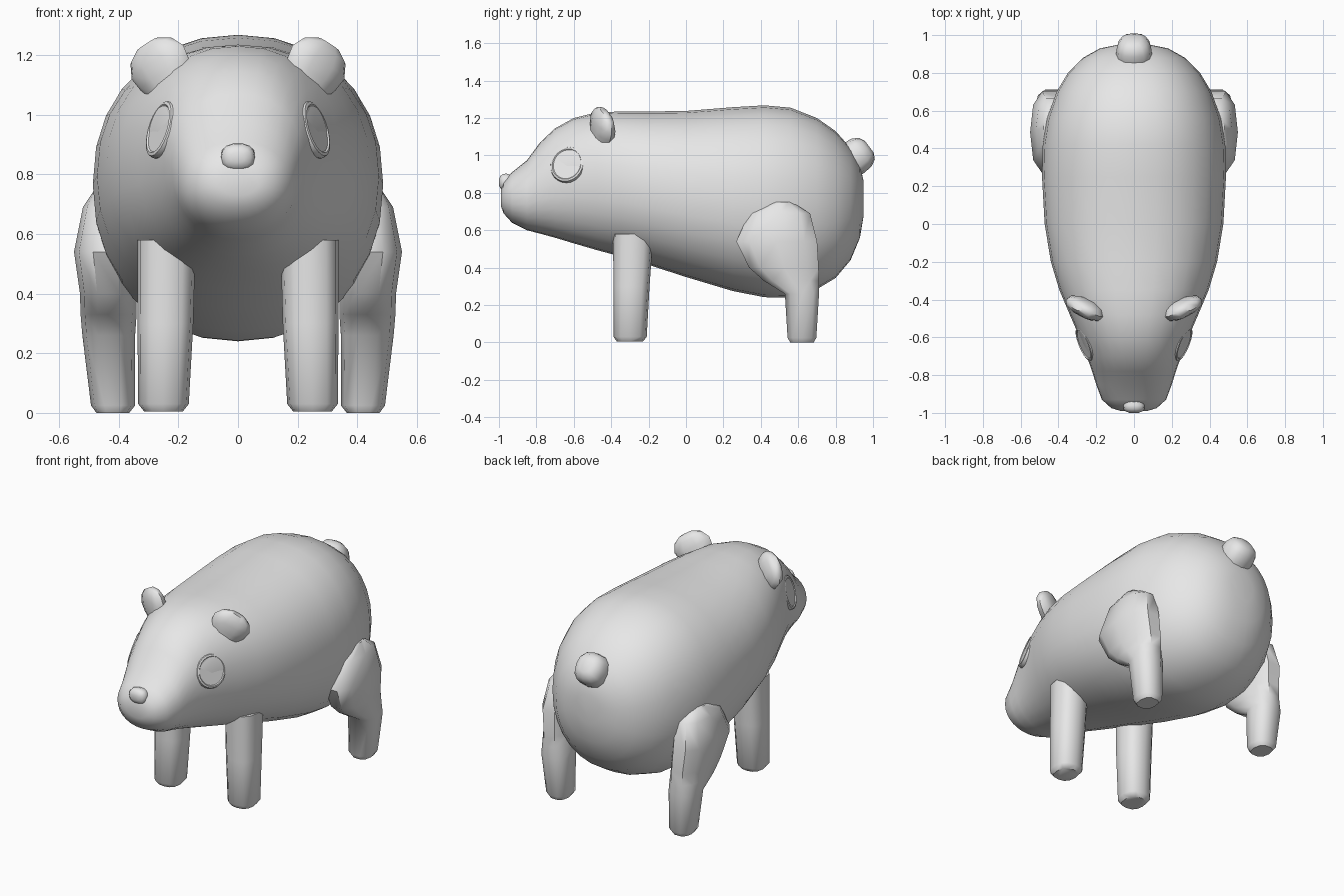
import bpy, bmesh, math
from mathutils import Vector

cube = bpy.data.objects.get("Cube")
if cube:
    bpy.data.objects.remove(cube)

grey = bpy.data.materials.new("plain grey")
grey.use_nodes = True
grey.diffuse_color = (0.8, 0.8, 0.8, 1)
grey.node_tree.nodes["Principled BSDF"].inputs["Base Color"].default_value = (0.8, 0.8, 0.8, 1)


def loft(name, rings, sides, power=2.0, angle=50):
    """Skin closed rings, each given as (centre, half axis u, half axis v)."""
    bm = bmesh.new()
    loops = []
    for c, u, v in rings:
        loop = []
        for i in range(sides):
            t = 2 * math.pi * i / sides
            a, b = math.cos(t), math.sin(t)
            a = math.copysign(abs(a) ** (2 / power), a)
            b = math.copysign(abs(b) ** (2 / power), b)
            loop.append(bm.verts.new(Vector(c) + Vector(u) * a + Vector(v) * b))
        loops.append(loop)
    for p, q in zip(loops, loops[1:]):
        for i in range(sides):
            j = (i + 1) % sides
            bm.faces.new((p[i], p[j], q[j], q[i]))
    bm.faces.new(loops[0])
    bm.faces.new(loops[-1])
    bmesh.ops.recalc_face_normals(bm, faces=bm.faces)
    mesh = bpy.data.meshes.new(name)
    bm.to_mesh(mesh)
    bm.free()
    mesh.materials.append(grey)
    obj = bpy.data.objects.new(name, mesh)
    bpy.context.collection.objects.link(obj)
    bpy.ops.object.select_all(action='DESELECT')
    obj.select_set(True)
    bpy.context.view_layer.objects.active = obj
    bpy.ops.object.shade_smooth_by_angle(angle=math.radians(angle))
    return obj


def pair(name, rings, sides, power=2.0, angle=50):
    """Build the left part and its mirrored right twin."""
    for side, s in (("left", 1), ("right", -1)):
        flip = [[(s * p[0], p[1], p[2]) for p in ring] for ring in rings]
        loft(side + "_" + name, flip, sides, power, angle)


def box_rings(rows):
    """Horizontal rings from (z, x min, x max, y min, y max)."""
    return [(((a + b) / 2, (c + d) / 2, z), ((b - a) / 2, 0, 0), (0, (d - c) / 2, 0))
            for z, a, b, c, d in rows]


def spindle(base, axis, wide, thin, profile):
    """Rings along an axis from (distance, width factor, thickness factor)."""
    base, axis, wide, thin = map(Vector, (base, axis, wide, thin))
    return [(base + axis * d, wide * w, thin * t) for d, w, t in profile]


# Body and head in one skin: y, bottom, top, half width
stations = [
    (-0.99, 0.73, 0.81, 0.07), (-0.975, 0.69, 0.86, 0.12), (-0.93, 0.64, 0.91, 0.17),
    (-0.85, 0.60, 0.975, 0.20), (-0.78, 0.582, 1.07, 0.222), (-0.70, 0.56, 1.145, 0.25),
    (-0.60, 0.53, 1.20, 0.288), (-0.48, 0.495, 1.23, 0.34), (-0.35, 0.46, 1.235, 0.395),
    (-0.20, 0.415, 1.235, 0.44), (0.0, 0.35, 1.238, 0.473), (0.25, 0.275, 1.258, 0.487),
    (0.42, 0.242, 1.268, 0.483), (0.56, 0.24, 1.255, 0.46), (0.70, 0.285, 1.20, 0.41),
    (0.80, 0.345, 1.13, 0.35), (0.88, 0.44, 1.04, 0.27), (0.93, 0.56, 0.95, 0.18),
    (0.95, 0.68, 0.86, 0.08),
]
loft("body", [((0, y, (a + b) / 2), (w, 0, 0), (0, 0, (b - a) / 2))
              for y, a, b, w in stations], 28, 2.2)

# Legs
pair("front_leg", box_rings([
    (0.005, 0.185, 0.315, -0.37, -0.23), (0.03, 0.165, 0.335, -0.387, -0.21),
    (0.30, 0.15, 0.337, -0.388, -0.195), (0.58, 0.142, 0.337, -0.39, -0.175)]), 12, 2.5)
pair("hind_leg", box_rings([
    (0.0, 0.365, 0.475, 0.555, 0.685), (0.025, 0.345, 0.493, 0.54, 0.70),
    (0.26, 0.345, 0.522, 0.525, 0.715), (0.33, 0.34, 0.528, 0.41, 0.717),
    (0.40, 0.34, 0.53, 0.33, 0.717), (0.54, 0.34, 0.55, 0.26, 0.71),
    (0.69, 0.34, 0.52, 0.33, 0.67), (0.75, 0.36, 0.48, 0.45, 0.57)]), 10, 2.5)

# Rounded ears leaning outwards
pair("ear", spindle(
    (0.22, -0.455, 1.09), (0.5, 0.12, 0.86), (0.085, 0.045, -0.056), (-0.02, 0.05, 0),
    [(0, 0.75, 0.9), (0.05, 0.95, 0.95), (0.10, 1.02, 0.9),
     (0.145, 0.8, 0.7), (0.17, 0.4, 0.35)]), 10, 2.2)

# Eyes: rounded rim around a flat disc
normal = Vector((0.89, -0.36, 0.28)).normalized()
along = Vector((0.36, 0.89, 0)).normalized()
up = normal.cross(along)
up *= -1 if up.z < 0 else 1
pair("eye", spindle(
    Vector((0.262, -0.635, 0.952)) - normal * 0.012, normal, along * 0.098, up * 0.1,
    [(-0.02, 0.95, 0.95), (0.005, 1, 1), (0.017, 0.95, 0.95),
     (0.02, 0.85, 0.85), (0.015, 0.8, 0.8)]), 24, 2.0, 40)

# Nose
loft("nose", spindle((0, -0.95, 0.857), (0, -1, 0), (0.058, 0, 0), (0, 0, 0.047),
     [(-0.02, 0.8, 0.8), (0.01, 1, 1), (0.03, 0.95, 0.95), (0.043, 0.75, 0.7),
      (0.05, 0.4, 0.35)]), 14, 2.5)

# Tail
loft("tail", spindle((0, 0.85, 0.95), (0, 0.8, 0.6), (0.095, 0, 0), (0, -0.058, 0.077),
     [(0, 0.95, 0.95), (0.06, 1, 1), (0.11, 0.95, 0.95), (0.145, 0.75, 0.75),
      (0.162, 0.4, 0.4)]), 12, 2.5)
